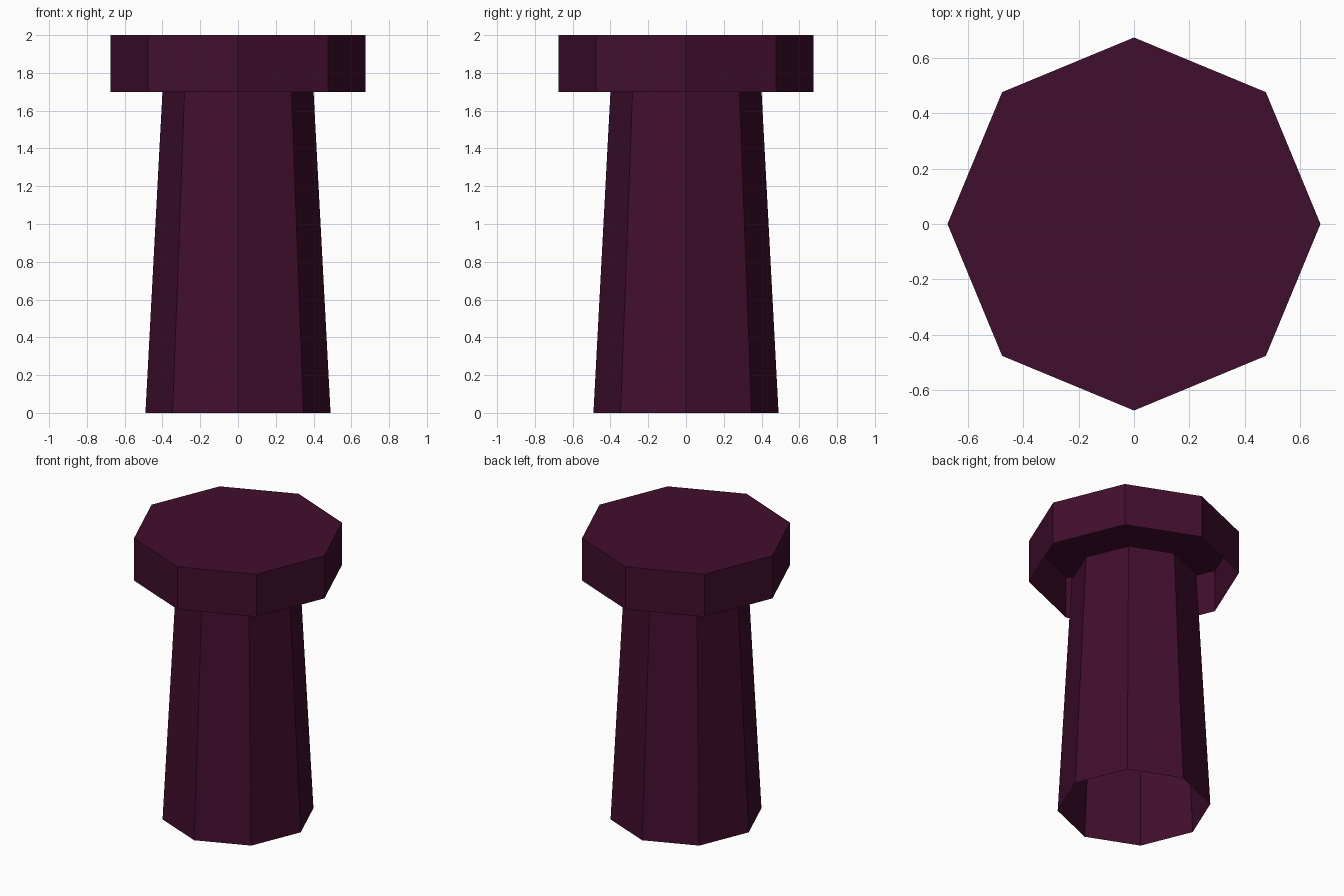
import bpy
import bmesh
from math import cos, sin, tau

SIDES = 8

cube = bpy.data.objects.get("Cube")
if cube:
    bpy.data.objects.remove(cube, do_unlink=True)

# Single dark plum colour
plum = bpy.data.materials.new("dark_plum")
plum.use_nodes = True
colour = (0.053, 0.0044, 0.0262, 1.0)
plum.diffuse_color = colour
plum.node_tree.nodes["Principled BSDF"].inputs["Base Color"].default_value = colour


def open_prism(name, r_bottom, r_top, z_bottom, z_top):
    """Eight-sided flat-shaded shell, closed on top and open below."""
    bm = bmesh.new()
    rings = []
    for r, z in ((r_bottom, z_bottom), (r_top, z_top)):
        rings.append([bm.verts.new((r * cos(tau * i / SIDES), r * sin(tau * i / SIDES), z))
                      for i in range(SIDES)])
    low, high = rings
    for i in range(SIDES):
        j = (i + 1) % SIDES
        bm.faces.new((low[i], low[j], high[j], high[i]))
    bm.faces.new(high)
    mesh = bpy.data.meshes.new(name)
    bm.to_mesh(mesh)
    bm.free()
    mesh.materials.append(plum)
    obj = bpy.data.objects.new(name, mesh)
    bpy.context.collection.objects.link(obj)
    return obj


# Tapered hollow shaft
open_prism("shaft", 0.49, 0.40, 0.0, 1.70)
# Wide hollow cap resting over the shaft
open_prism("cap", 0.675, 0.675, 1.70, 2.0)
